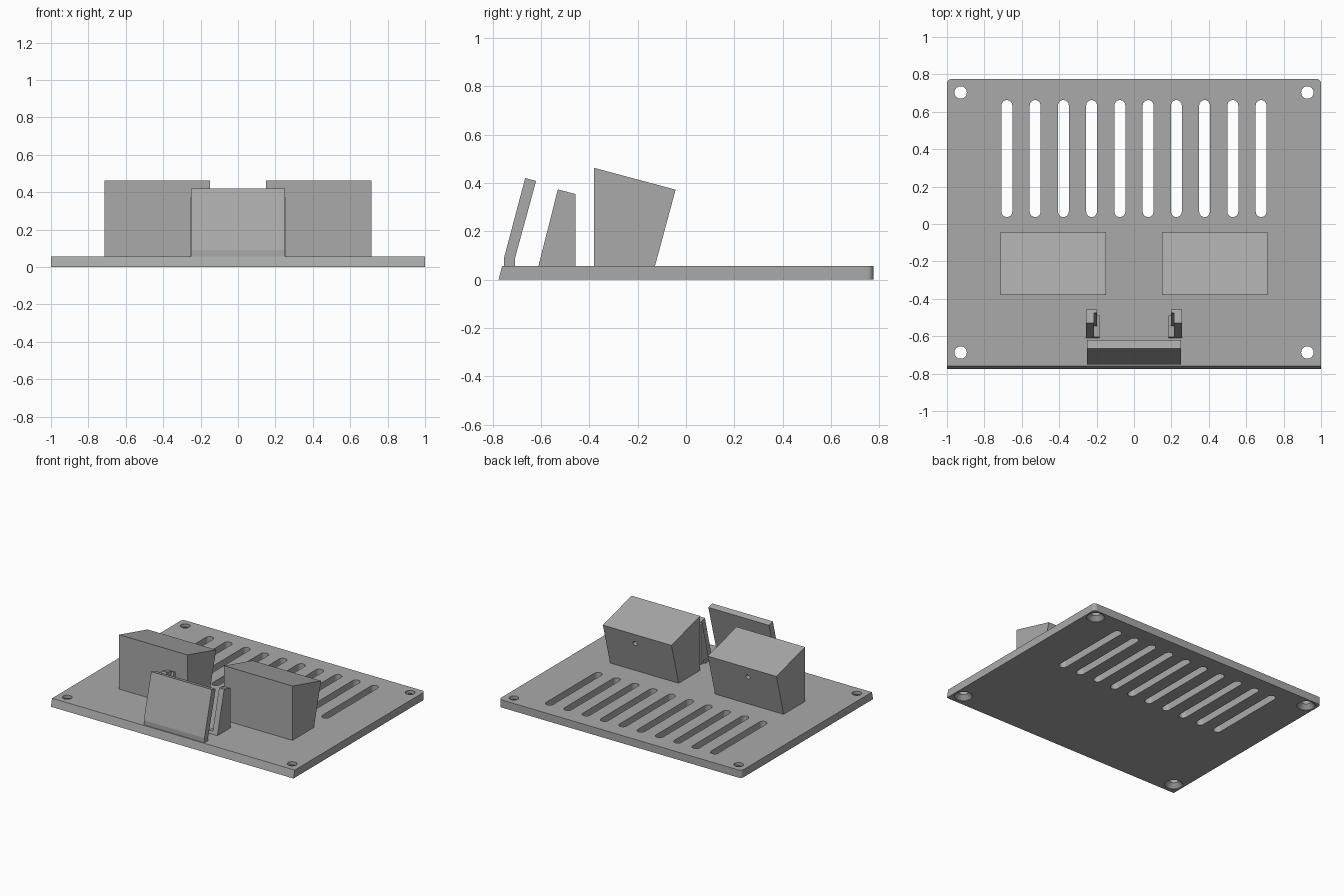
import bpy
import bmesh
from math import pi, sin, cos
from mathutils import Matrix, Vector

if "Cube" in bpy.data.objects:
    bpy.data.objects.remove(bpy.data.objects["Cube"])

grey = bpy.data.materials.new("plain grey")
grey.use_nodes = True
GREY = (0.4, 0.4, 0.4, 1)
grey.diffuse_color = GREY
grey.node_tree.nodes["Principled BSDF"].inputs["Base Color"].default_value = GREY

T = 0.057  # plate thickness


def loft(bm, rings):
    """Close a stack of equal point rings into a solid."""
    loops = [[bm.verts.new(p) for p in ring] for ring in rings]
    n = len(loops[0])
    for a, b in zip(loops, loops[1:]):
        for i in range(n):
            j = (i + 1) % n
            bm.faces.new((a[i], a[j], b[j], b[i]))
    bm.faces.new(loops[0][::-1])
    bm.faces.new(loops[-1])


def side_profile(bm, points, x0, x1):
    loft(bm, [[(x, y, z) for y, z in points] for x in (x0, x1)])


def finish(name, bm):
    bmesh.ops.recalc_face_normals(bm, faces=bm.faces)
    mesh = bpy.data.meshes.new(name)
    bm.to_mesh(mesh)
    bm.free()
    mesh.materials.append(grey)
    ob = bpy.data.objects.new(name, mesh)
    bpy.context.collection.objects.link(ob)
    return ob


def cut(ob, cutter):
    cutter.hide_render = True
    mod = ob.modifiers.new("cut", "BOOLEAN")
    mod.operation = "DIFFERENCE"
    mod.solver = "EXACT"
    mod.object = cutter
    bpy.context.view_layer.update()
    graph = bpy.context.evaluated_depsgraph_get()
    mesh = bpy.data.meshes.new_from_object(ob.evaluated_get(graph))
    ob.modifiers.clear()
    ob.data = mesh
    bpy.data.objects.remove(cutter)


def circle(x, y, z, r, n=32):
    return [(x + r * cos(2 * pi * i / n), y + r * sin(2 * pi * i / n), z) for i in range(n)]


# Base plate: sloped front edge, rounded rear corners
def outline(z, front):
    r = 0.025
    arc = [i * pi / 12 for i in range(7)]
    right = [(1 - r + r * cos(a), 0.775 - r + r * sin(a), z) for a in arc]
    left = [(-x, y, z) for x, y, z in reversed(right)]
    return [(-1, front, z), (1, front, z)] + right + left


bm = bmesh.new()
loft(bm, [outline(0, -0.775), outline(T, -0.76)])
plate = finish("base_plate", bm)

bm = bmesh.new()
# Screw holes, countersunk from below
for x in (-0.927, 0.927):
    for y in (-0.687, 0.703):
        loft(bm, [circle(x, y, z, r) for z, r in
                  ((-0.02, 0.062), (0.004, 0.062), (0.033, 0.033), (0.1, 0.033))])
# Round-ended vent slots
for i in range(10):
    x = (i - 4.5) * 0.151
    r = 0.029
    ends = [(x + r * cos(a), (0.634 if k < 9 else 0.066) + r * sin(a))
            for k in range(18) for a in [(k if k < 9 else k - 1) * pi / 8]]
    loft(bm, [[(px, py, z) for px, py in ends] for z in (-0.02, 0.1)])
cut(plate, finish("plate_cutter", bm))

# Front panel leaning back
bm = bmesh.new()
side_profile(bm, [(-0.752, T), (-0.752, 0.092), (-0.665, 0.42), (-0.62, 0.408),
                  (-0.708, 0.085), (-0.708, T)], -0.25, 0.25)
finish("front_panel", bm)

for side, s in (("left", 1), ("right", -1)):
    # Wedge block with a small blind hole in its sloped rear face
    bm = bmesh.new()
    side_profile(bm, [(-0.38, T), (-0.38, 0.462), (-0.043, 0.372), (-0.128, T)],
                 s * 0.15, s * 0.715)
    block = finish(side + "_block", bm)
    bm = bmesh.new()
    aim = Vector((0, 0.965, -0.26)).to_track_quat("Z", "Y").to_matrix().to_4x4()
    bmesh.ops.create_cone(bm, cap_ends=True, segments=20, radius1=0.017, radius2=0.017,
                          depth=0.2, matrix=Matrix.Translation((s * 0.465, -0.064, 0.293)) @ aim)
    cut(block, finish("hole_cutter", bm))

    # Guide bracket: outer wall, rear stop and slot floor
    bm = bmesh.new()
    side_profile(bm, [(-0.61, T), (-0.53, 0.373), (-0.457, 0.354), (-0.457, T)],
                 s * 0.257, s * 0.215)
    side_profile(bm, [(-0.552, T), (-0.475, 0.359), (-0.457, 0.354), (-0.457, T)],
                 s * 0.215, s * 0.197)
    side_profile(bm, [(-0.61, T), (-0.605, 0.078), (-0.49, 0.078), (-0.49, T)],
                 s * 0.215, s * 0.185)
    finish(side + "_guide_bracket", bm)
